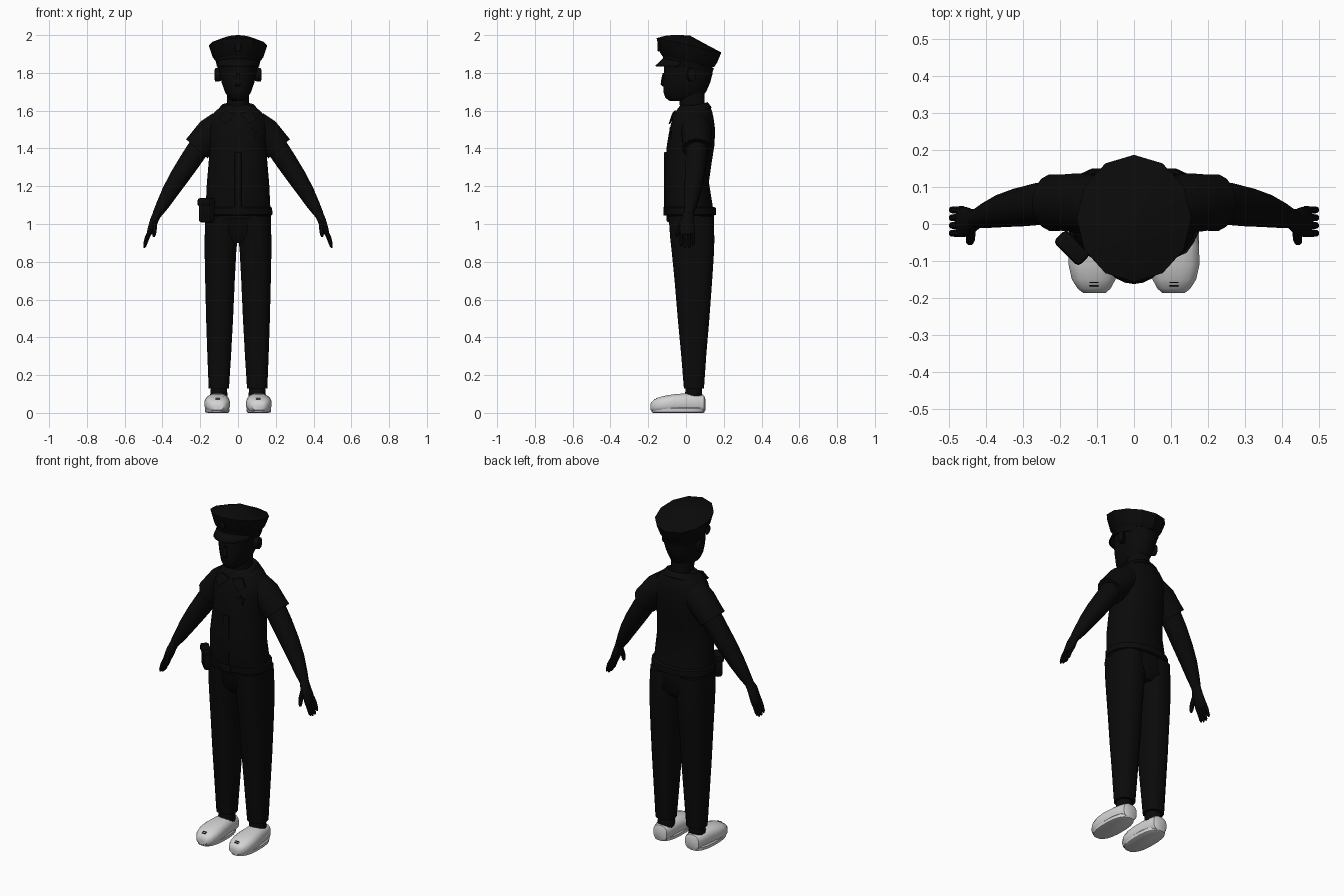
import bpy, bmesh, math
from mathutils import Vector, Matrix


def material(name, rgb):
    m = bpy.data.materials.new(name)
    m.diffuse_color = (*rgb, 1)
    return m


BLACK = material("uniform black", (0.003, 0.003, 0.003))
WHITE = material("shoe white", (0.65, 0.65, 0.65))


def finish(name, bm, mat, smooth=40):
    bmesh.ops.recalc_face_normals(bm, faces=bm.faces)
    me = bpy.data.meshes.new(name)
    bm.to_mesh(me)
    bm.free()
    me.materials.append(mat)
    ob = bpy.data.objects.new(name, me)
    bpy.context.collection.objects.link(ob)
    bpy.ops.object.select_all(action='DESELECT')
    ob.select_set(True)
    bpy.context.view_layer.objects.active = ob
    if smooth:
        bpy.ops.object.shade_smooth_by_angle(angle=math.radians(smooth))
    return ob


def ring(c, u, v, n=16, p=2.0):
    """Rounded-rectangle outline around c with half axes u and v."""
    c, u, v = Vector(c), Vector(u), Vector(v)
    out = []
    for i in range(n):
        a = 2 * math.pi * (i + 0.5) / n
        f = [math.copysign(abs(t) ** (2 / p), t) for t in (math.cos(a), math.sin(a))]
        out.append(c + u * f[0] + v * f[1])
    return out


def loft(name, rings, mat=BLACK, caps=(True, True), smooth=40):
    bm = bmesh.new()
    rows = [[bm.verts.new(q) for q in r] for r in rings]
    n = len(rows[0])
    for a, b in zip(rows, rows[1:]):
        for i in range(n):
            j = (i + 1) % n
            bm.faces.new((a[i], a[j], b[j], b[i]))
    if caps[0]:
        bm.faces.new(rows[0])
    if caps[1]:
        bm.faces.new(rows[-1])
    return finish(name, bm, mat, smooth)


def body(name, table, n=20, p=2.2, mat=BLACK):
    """Stacked rings; rows are z, x left, x right, y front, y back."""
    return loft(name, [ring(((a + b) / 2, (f + k) / 2, z), ((b - a) / 2, 0, 0),
                            (0, (k - f) / 2, 0), n, p) for z, a, b, f, k in table], mat)


def tube(name, path, n=12):
    """Limb along a path; rows are centre, in-plane radius, y radius."""
    pts = [Vector(q[0]) for q in path]
    rings = []
    for i, (c, r, ry) in enumerate(path):
        d = pts[min(i + 1, len(pts) - 1)] - pts[max(i - 1, 0)]
        u = d.cross(Vector((0, 1, 0))).normalized()
        v = u.cross(d).normalized()
        rings.append(ring(c, u * r, v * ry, n))
    return loft(name, rings)


def box(name, c, size, rz=0, bevel=0.01):
    bm = bmesh.new()
    bmesh.ops.create_cube(bm, size=1)
    bmesh.ops.scale(bm, vec=size, verts=bm.verts)
    if bevel:
        bmesh.ops.bevel(bm, geom=bm.edges[:], offset=bevel, segments=2, affect='EDGES', profile=0.5)
    bmesh.ops.transform(bm, matrix=Matrix.Translation(c) @ Matrix.Rotation(rz, 4, 'Z'), verts=bm.verts)
    return finish(name, bm, BLACK)


# shirt and pelvis
body("shirt", [(z, -x, x, f, k) for z, x, f, k in (
    (1.03, .176, -.102, .148), (1.10, .172, -.112, .142), (1.22, .166, -.114, .122),
    (1.32, .157, -.111, .136), (1.42, .150, -.102, .152), (1.50, .162, -.088, .155),
    (1.56, .150, -.072, .147), (1.60, .118, -.052, .138), (1.63, .075, -.03, .12))], 24)
body("hips", [(.90, -.10, .10, -.05, .12), (.94, -.168, .168, -.078, .15),
              (1.05, -.174, .174, -.096, .148)], 24)
box("shirt_placket", (0, -.108, 1.22), (.035, .016, .32), 0, .003)
body("belt", [(1.045, -.176, .176, -.106, .150), (1.05, -.184, .184, -.112, .161),
              (1.085, -.182, .182, -.116, .160), (1.09, -.174, .174, -.112, .148)], 24)
box("belt_buckle", (0, -.112, 1.068), (.06, .016, .045), 0, .004)

# holster on the hip
box("holster", (-.165, -.062, 1.07), (.092, .042, .125), math.radians(-45), .014)
box("holster_flap", (-.168, -.065, 1.115), (.096, .048, .045), math.radians(-45), .012)

# collar: tilted, turned-down band with two front points
def tilted(rx, f, k, zf, zb, n=20):
    c = ((f + k) / 2, (zf + zb) / 2)
    return ring((0, c[0], c[1]), (rx, 0, 0), (0, (k - f) / 2, (zb - zf) / 2), n)


loft("collar", [tilted(.062, -.03, .10, 1.60, 1.635), tilted(.088, -.042, .116, 1.61, 1.645),
                tilted(.118, -.075, .137, 1.555, 1.618), tilted(.105, -.06, .125, 1.55, 1.605)],
     caps=(False, False))
for s in (1, -1):
    bm = bmesh.new()
    outline = ((.008, -.066, 1.585), (.07, -.052, 1.60), (.10, -.066, 1.56), (.065, -.084, 1.53))
    vs = [bm.verts.new((s * x, y, z)) for x, y, z in outline]
    f = bm.faces.new(vs)
    for v in bmesh.ops.extrude_face_region(bm, geom=[f])["geom"]:
        if isinstance(v, bmesh.types.BMVert):
            v.co.y -= .008
    finish("collar_point", bm, BLACK, 0)

# star badge on the chest
bm = bmesh.new()
vs = []
for i in range(10):
    a, r = math.pi / 2 + i * math.pi / 5, (.03, .014)[i % 2]
    vs.append(bm.verts.new((.075 + r * math.cos(a), -.078, 1.48 + r * math.sin(a))))
star = bm.faces.new(vs)
for v in bmesh.ops.extrude_face_region(bm, geom=[star])["geom"]:
    if isinstance(v, bmesh.types.BMVert):
        v.co.y -= .009
finish("badge", bm, BLACK, 0)

# arms, hands, legs and shoes on both sides
for s in (1, -1):
    tube("sleeve", [((s * x, y, z), r, ry) for x, y, z, r, ry in (
        (.09, .05, 1.515, .085, .082), (.145, .057, 1.48, .084, .082),
        (.19, .058, 1.43, .079, .077), (.218, .058, 1.398, .078, .078), (.215, .058, 1.402, .06, .06))], 16)
    tube("arm", [((s * x, y, z), r, r) for x, y, z, r in (
        (.19, .06, 1.43, .06), (.25, .055, 1.34, .058), (.31, .045, 1.25, .053),
        (.36, .035, 1.17, .045), (.40, .023, 1.10, .035), (.43, .013, 1.05, .025))])
    tube("palm", [((s * x, y, z), r, ry) for x, y, z, r, ry in (
        (.425, .015, 1.06, .024, .025), (.443, .006, 1.02, .023, .036),
        (.460, .006, .975, .019, .042), (.472, .008, .945, .013, .040))])
    for i in range(4):
        y, dz = .038 - .021 * i, (.014, 0, 0, .008)[i]
        tube("finger", [((s * .464, y, .965), .011, .011), ((s * .482, y, .918 + dz), .011, .0105),
                        ((s * .493, y, .885 + dz), .009, .009), ((s * .497, y, .873 + dz), .004, .004)], 8)
    tube("thumb", [((s * .440, -.015, 1.02), .012, .016), ((s * .442, -.038, .975), .013, .013),
                   ((s * .444, -.047, .945), .011, .011), ((s * .446, -.05, .932), .005, .005)], 8)

    def side(rows):
        return [(z, *sorted((s * a, s * b)), f, k) for z, a, b, f, k in rows]

    body("trouser_leg", side((
        (.13, .060, .143, .003, .08), (.13, .047, .156, -.012, .096), (.30, .036, .163, -.026, .108), (.50, .025, .170, -.045, .125),
        (.70, .016, .175, -.062, .140), (.85, .008, .178, -.077, .150), (.92, .002, .178, -.085, .152),
        (1.04, .002, .175, -.094, .148))), 16, 2.5)
    body("sock", side(((.06, .055, .150, -.005, .088), (.10, .055, .148, -.005, .086),
                       (.15, .060, .143, 0, .082))), 14)
    # rows are y, centre x, half width, bottom z, top z
    shoe = ((.102, .105, .030, .012, .075), (.095, .105, .045, .003, .093), (.05, .107, .055, 0, .100),
            (0, .108, .060, 0, .104), (-.06, .110, .067, 0, .100), (-.11, .110, .068, 0, .092),
            (-.15, .109, .060, .001, .081), (-.175, .108, .045, .005, .066), (-.187, .107, .030, .014, .050))
    loft("shoe", [ring((s * x, y, (a + b) / 2), (w, 0, 0), (0, 0, (b - a) / 2), 16, 2.7)
                  for y, x, w, a, b in shoe], WHITE)
    body("sole", side(((.0, .054, .160, -.175, .092), (.004, .046, .174, -.184, .100),
                       (.022, .044, .176, -.187, .102), (.028, .050, .170, -.182, .098))), 20, 2.5, WHITE)
    for y, z in ((-.158, .0775), (-.167, .072)):
        box("toe_stitch", (s * .108, y, z), (.024, .003, .004), 0, 0)

# head, neck, nose and ears
body("neck", [(z, -.058, .058, f, .10) for z, f in ((1.58, -.03), (1.64, -.035), (1.70, -.04))], 16)
body("head", [(z, -x, x, f, k) for z, x, f, k in (
    (1.652, .032, -.088, .04), (1.668, .052, -.110, .08), (1.70, .070, -.121, .108),
    (1.75, .088, -.121, .130), (1.80, .098, -.119, .143), (1.88, .100, -.117, .143))], 20)
loft("nose", [ring((0, y, z), (w, 0, 0), (0, d, 0), 8) for y, z, w, d in (
    (-.118, 1.728, .010, .006), (-.122, 1.738, .017, .013), (-.122, 1.755, .013, .012),
    (-.117, 1.80, .007, .007))])
for s in (1, -1):
    loft("ear", [ring((s * x, y, 1.79), (0, w, 0), (0, 0, h), 10) for x, y, w, h in (
        (.085, .02, .016, .030), (.108, .026, .024, .037), (.122, .032, .022, .034), (.125, .032, .012, .020))])

# cap: band, flared crown rising to a peak, and visor
HAT = [tilted(.108, -.118, .142, 1.855, 1.80, 16), tilted(.119, -.126, .150, 1.895, 1.825, 16)]
loft("cap_band", HAT)


def crown(rx, f, k, zf, zb):
    # twelve points, one at the very front and back
    m, h = (f + k) / 2, (k - f) / 2
    return [Vector((rx * math.sin(a), m - h * math.cos(a), (zf + zb) / 2 + (zf - zb) / 2 * math.cos(a)))
            for a in (math.tau * i / 12 for i in range(12))]


loft("cap_crown", [crown(.115, -.122, .148, 1.885, 1.83), crown(.134, -.138, .166, 1.908, 1.857),
                   crown(.155, -.156, .187, 1.984, 1.908), crown(.075, -.10, .08, 1.999, 1.965),
                   crown(.012, -.03, .02, 2.0, 1.998)], smooth=25)
bm = bmesh.new()
rows = []
for i in range(13):
    t = math.radians(-72 + 12 * i)
    sx, cy = math.sin(t), math.cos(t)
    rows.append([bm.verts.new(q) for q in (
        (.112 * sx, .012 - .13 * cy, 1.85 + .025 * cy), (.114 * sx, .012 - .152 * cy, 1.84 + .015 * cy),
        (.116 * sx, .012 - .172 * cy, 1.832 + .004 * cy))])
for a, b in zip(rows, rows[1:]):
    for i in range(2):
        bm.faces.new((a[i], a[i + 1], b[i + 1], b[i]))
visor = finish("cap_visor", bm, BLACK)
mod = visor.modifiers.new("thickness", 'SOLIDIFY')
mod.thickness = .007
mod.offset = 0
loft("cap_emblem", [ring((0, y, 1.935), (w, 0, 0), (0, 0, w * 1.2), 8)
                    for y, w in ((-.138, .02), (-.150, .018))], smooth=0)
